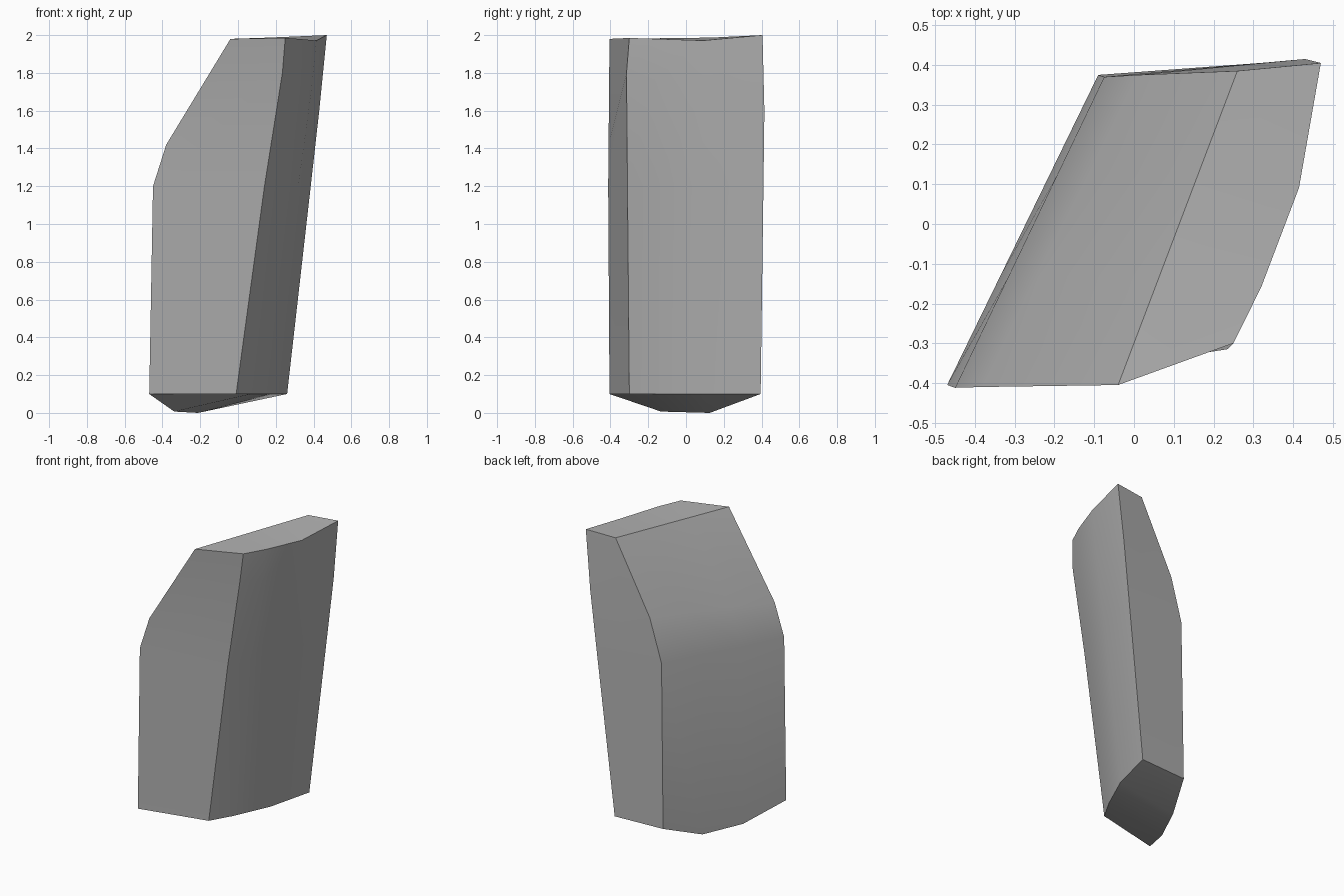
import bpy
import bmesh
from mathutils import Vector

cube = bpy.data.objects.get("Cube")
if cube:
    bpy.data.objects.remove(cube, do_unlink=True)

stone = bpy.data.materials.new("grey_stone")
stone.use_nodes = True
grey = (0.45, 0.45, 0.45, 1)
stone.diffuse_color = grey
stone.node_tree.nodes["Principled BSDF"].inputs["Base Color"].default_value = grey

# Corner edges of the slab, each listed from bottom to top
left_front = [(-0.47, -0.405, 0.1), (-0.45, -0.412, 1.2), (-0.38, -0.41, 1.42), (-0.04, -0.405, 1.98)]
left_back = [(-0.09, 0.375, 0.1), (-0.075, 0.37, 1.22), (0.01, 0.375, 1.51), (0.26, 0.385, 1.99)]
right_front = [(-0.01, -0.3, 0.1), (0.14, -0.31, 1.2), (0.235, -0.315, 1.8), (0.25, -0.3, 1.985)]
right_back = [(0.26, 0.395, 0.1), (0.385, 0.41, 1.2), (0.43, 0.415, 1.6), (0.47, 0.405, 2.0)]


def wall(bm, front, back, steps, bulge, sag_bottom, sag_top):
    """Rows of vertices from a front edge to a back edge, bowed in between."""
    rows = []
    for level, (a, b) in enumerate(zip(front, back)):
        row = []
        for i, t in enumerate(steps):
            p = Vector(a).lerp(Vector(b), t)
            p.x += bulge[i]
            if level == 0:
                p.z -= sag_bottom[i]
            elif level == len(front) - 1:
                p.z -= sag_top[i]
            row.append(bm.verts.new(p))
        rows.append(row)
    return rows


def skin(bm, first, second):
    """Quads between two matching lines of vertices."""
    for i in range(len(first) - 1):
        bm.faces.new((first[i], first[i + 1], second[i + 1], second[i]))


bm = bmesh.new()
flat = (0, 0, 0, 0)
left = wall(bm, left_front, left_back, (0, 0.35, 0.68, 1), flat, (0, 0.093, 0.1, 0), flat)
right = wall(bm, right_front, right_back, (0, 0.2, 0.555, 1),
             (0, 0.026, 0.043, 0), flat, (0, 0.008, 0.022, 0))

# Left and right walls
for rows in (left, right):
    for low, high in zip(rows, rows[1:]):
        skin(bm, low, high)
# Front and back
for end in (0, -1):
    skin(bm, [r[end] for r in left], [r[end] for r in right])
# Underside and top
for level in (0, -1):
    skin(bm, left[level], right[level])

bmesh.ops.recalc_face_normals(bm, faces=bm.faces)
mesh = bpy.data.meshes.new("standing_stone")
bm.to_mesh(mesh)
bm.free()
mesh.materials.append(stone)
obj = bpy.data.objects.new("standing_stone", mesh)
bpy.context.collection.objects.link(obj)

bpy.context.view_layer.objects.active = obj
obj.select_set(True)
bpy.ops.object.shade_smooth_by_angle(angle=0.6)
